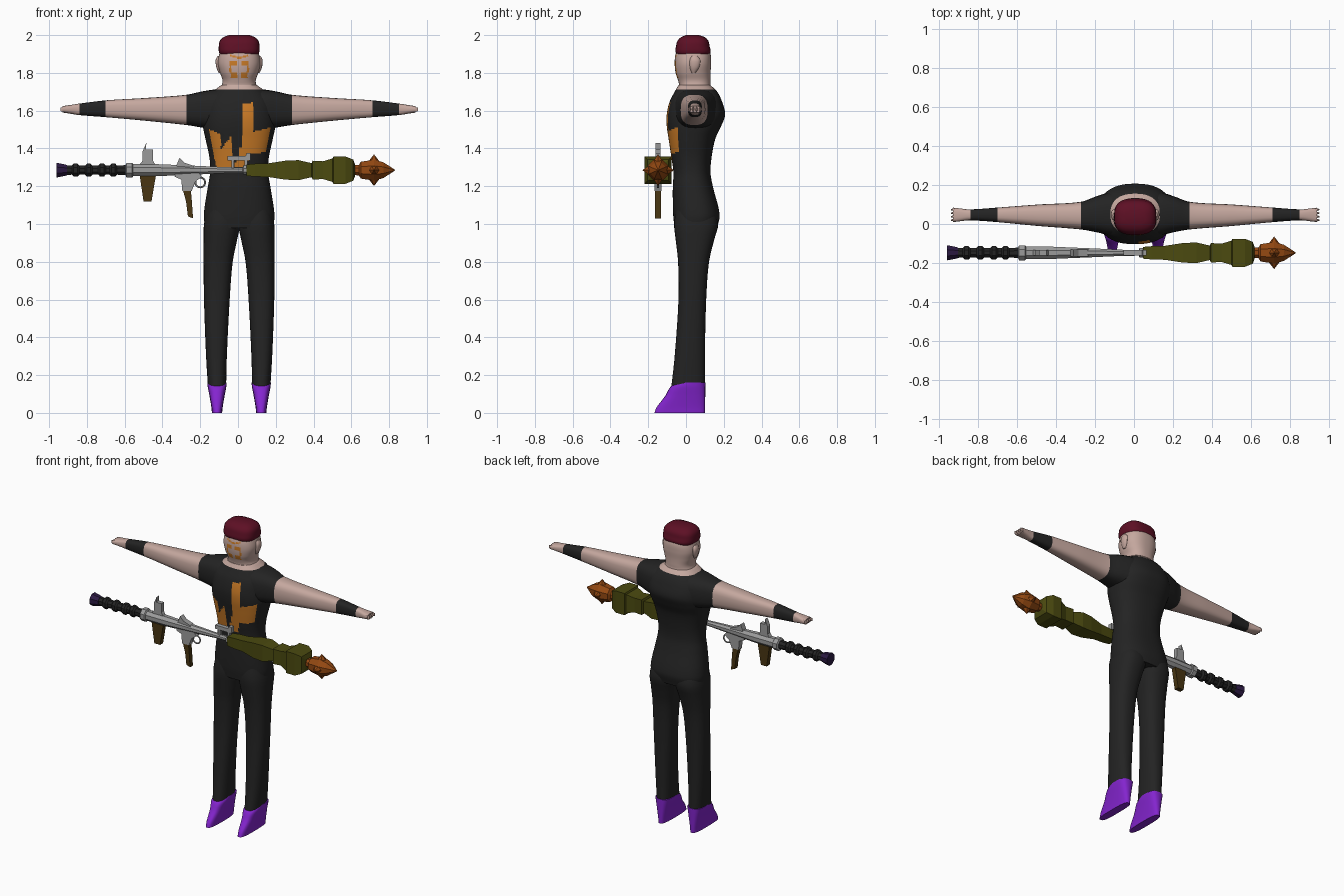
import bpy, bmesh, math

if "Cube" in bpy.data.objects:
    bpy.data.objects.remove(bpy.data.objects["Cube"])

COL = {
    "black cloth": (0.017, 0.017, 0.017), "skin": (0.56, 0.39, 0.345),
    "orange paint": (0.60, 0.20, 0.02), "maroon cap": (0.11, 0.005, 0.018),
    "purple shoe": (0.23, 0.018, 0.62), "olive shell": (0.07, 0.068, 0.005),
    "rust tip": (0.29, 0.065, 0.006), "grey metal": (0.33, 0.33, 0.33),
    "brown grip": (0.065, 0.036, 0.006), "dark violet": (0.025, 0.01, 0.055),
}
MATS = {}
for key, c in COL.items():
    MATS[key] = bpy.data.materials.new(key)
    MATS[key].diffuse_color = (*c, 1)

CX = 0.006            # body centre line
GY, GZ = -0.148, 1.285  # launcher axis


def finish(name, bm, mats, rule=None, smooth=True):
    bmesh.ops.recalc_face_normals(bm, faces=bm.faces)
    if rule:
        for f in bm.faces:
            f.material_index = rule(f.calc_center_median(), f.normal)
    me = bpy.data.meshes.new(name)
    bm.to_mesh(me)
    bm.free()
    for m in mats:
        me.materials.append(MATS[m])
    ob = bpy.data.objects.new(name, me)
    bpy.context.collection.objects.link(ob)
    if smooth:
        bpy.ops.object.select_all(action='DESELECT')
        ob.select_set(True)
        bpy.context.view_layer.objects.active = ob
        bpy.ops.object.shade_smooth_by_angle(angle=math.radians(45))
    return ob


def sample(keys, t):
    """Smooth interpolation through key sections."""
    i = 0
    while i < len(keys) - 2 and t > keys[i + 1][0]:
        i += 1
    p, q = keys[i], keys[i + 1]
    a, b = keys[max(i - 1, 0)], keys[min(i + 2, len(keys) - 1)]
    h = q[0] - p[0]
    u = (t - p[0]) / h
    out = []
    for k in range(1, len(p)):
        m0 = (q[k] - a[k]) / (q[0] - a[0]) * h
        m1 = (b[k] - p[k]) / (b[0] - p[0]) * h
        out.append((2*u**3 - 3*u*u + 1) * p[k] + (u**3 - 2*u*u + u) * m0
                   + (3*u*u - 2*u**3) * q[k] + (u**3 - u*u) * m1)
    return out


def loft(name, keys, mats, axis='Z', step=0.01, n=32, power=2.4, rule=None,
         side=1, cx=CX, raw=False, rot=0.0, smooth=True):
    """Skin rounded sections: (t, centre a, centre b, radius a, radius b)."""
    if raw:
        rows = [(k[0], k[1:]) for k in keys]
    else:
        t0, t1 = keys[0][0], keys[-1][0]
        cnt = max(2, round((t1 - t0) / step))
        rows = [(t, sample(keys, t)) for t in (t0 + (t1 - t0) * i / cnt for i in range(cnt + 1))]
    bm = bmesh.new()
    rings = []
    for t, (a, b, ra, rb) in rows:
        ring = []
        for i in range(n):
            w = 2 * math.pi * i / n + rot
            c, s = math.cos(w), math.sin(w)
            u = a + ra * math.copysign(abs(c) ** (2 / power), c)
            v = b + rb * math.copysign(abs(s) ** (2 / power), s)
            x, y, z = (u, v, t) if axis == 'Z' else (t, u, v)
            ring.append(bm.verts.new((cx + side * x, y, z)))
        rings.append(ring)
    for r, s in zip(rings, rings[1:]):
        for i in range(n):
            j = (i + 1) % n
            bm.faces.new((r[i], r[j], s[j], s[i]))
    bm.faces.new(rings[0])
    bm.faces.new(rings[-1])
    return finish(name, bm, mats, rule, smooth)


def body(rows):
    """(z, cx, rx, front y, back y) to loft sections."""
    return [(z, c, (f + b) / 2, r, (b - f) / 2) for z, c, r, f, b in rows]


def inside(x, z, poly):
    hit = False
    for (x1, z1), (x2, z2) in zip(poly, poly[1:] + poly[:1]):
        if (z1 > z) != (z2 > z) and x < (x2 - x1) * (z - z1) / (z2 - z1) + x1:
            hit = not hit
    return hit


# Torso with chest emblem and open collar
EMBLEM = [
    [(-.155, 1.50), (-.09, 1.475), (-.09, 1.40), (-.03, 1.47), (-.025, 1.30), (-.115, 1.30)],
    [(.02, 1.635), (.08, 1.645), (.08, 1.487), (.172, 1.51), (.145, 1.38), (.06, 1.372),
     (.05, 1.30), (-.02, 1.30), (.02, 1.43)],
]


def torso_rule(c, nrm):
    if c.z > 1.712:
        return 1
    return 2 if nrm.y < -0.02 and any(inside(c.x, c.z, p) for p in EMBLEM) else 0


loft("torso", body([
    (.98, 0, .18, -.06, .165), (1.05, 0, .187, -.068, .178), (1.2, 0, .165, -.07, .142),
    (1.27, 0, .154, -.066, .13), (1.35, 0, .157, -.077, .135), (1.45, 0, .178, -.092, .155),
    (1.52, 0, .192, -.102, .187), (1.58, 0, .192, -.102, .207), (1.65, 0, .18, -.086, .19),
    (1.70, 0, .14, -.06, .165), (1.735, 0, .095, -.04, .13)]),
    ["black cloth", "skin", "orange paint"], n=112, step=.008, rule=torso_rule)


# Head with painted eyes and mouth
def face_rule(c, nrm):
    x = abs(c.x - CX)
    if nrm.y > -0.2:
        return 0
    if 1.837 < c.z < 1.862 and .012 < x < .052 or 1.875 < c.z - .25 * x < 1.885 and x < .05:
        return 1
    if 1.776 < c.z < 1.802 and .008 < x < .045 or 1.802 < c.z < 1.837 and .042 < x < .052:
        return 1
    return 0


loft("head", body([
    (1.69, 0, .12, -.055, .155), (1.73, 0, .094, -.037, .132), (1.76, 0, .088, -.042, .13),
    (1.80, 0, .101, -.055, .13), (1.85, 0, .112, -.06, .133), (1.90, 0, .105, -.055, .13),
    (1.94, 0, .09, -.035, .11)]), ["skin", "orange paint"], n=96, step=.006, rule=face_rule)

# Cap
loft("cap", body([
    (1.893, 0, .098, -.045, .118), (1.91, 0, .107, -.056, .131), (1.94, 0, .108, -.053, .125),
    (1.97, 0, .102, -.045, .118), (1.99, 0, .082, -.025, .098), (2.0, 0, .055, 0, .07)]),
    ["maroon cap"], power=2.8)


def arm_rule(c, nrm):
    x = abs(c.x - CX)
    return 0 if x < .28 or .705 < x < .845 else 1


# Paired limbs
for s, tag in ((-1, "left"), (1, "right")):
    loft(tag + "_ear", body([(1.80, .10, .008, .03, .05), (1.83, .108, .013, .02, .07),
                             (1.87, .11, .014, .02, .075), (1.89, .105, .008, .03, .06)]),
         ["skin"], n=12, power=2, side=s)
    loft(tag + "_arm", [
        (.06, .05, 1.605, .11, .11), (.13, .052, 1.605, .11, .107), (.2, .05, 1.606, .092, .095),
        (.28, .043, 1.604, .071, .08), (.5, .045, 1.607, .055, .06), (.7, .047, 1.61, .038, .045),
        (.85, .047, 1.607, .028, .03), (.9, .047, 1.607, .033, .022), (.935, .047, 1.607, .037, .017)],
        ["black cloth", "skin"], axis='X', n=24, power=2.8, rule=arm_rule, side=s)
    for i in range(4):
        y = .02 + i * .018
        loft(f"{tag}_finger_{i}", [(.925, y, 1.607, .009, .015), (.947, y, 1.607, .003, .011)],
             ["skin"], axis='X', n=6, raw=True, side=s, power=2)
    loft(tag + "_leg", body([
        (.135, .117, .048, -.078, .1), (.3, .12, .055, -.06, .1), (.6, .118, .068, -.04, .107),
        (.8, .111, .077, -.042, .122), (.92, .099, .089, -.055, .15), (1.0, .09, .096, -.063, .17),
        (1.1, .08, .085, -.05, .14)]), ["black cloth"], step=.03, side=s)
    loft(tag + "_shoe", body([
        (0, .117, .027, -.167, .1), (.03, .117, .03, -.155, .101), (.09, .117, .04, -.11, .102),
        (.14, .117, .0495, -.08, .103), (.162, .117, .051, -.04, .103)]),
        ["purple shoe"], n=24, power=3, side=s)


# Launcher sections turned about the x axis
def turned(name, profile, mat, n=8):
    k = 2 if n == 4 else 1
    loft(name, [(x, GY, GZ, r * math.sqrt(k), r * math.sqrt(k)) for x, r in profile], [mat],
         axis='X', n=n, power=2, raw=True, cx=0, rot=math.pi / n, smooth=False)


turned("exhaust_bell", [(-.96, .042), (-.93, .036), (-.905, .03)], "dark violet")
rear = [(-.905, .028)]
for x in (-.86, -.79, -.72, -.66):
    rear += [(x - .02, .026), (x - .01, .037), (x + .01, .037), (x + .02, .026)]
turned("rear_tube", rear + [(-.58, .03)], "black cloth")
turned("metal_collar", [(-.595, .03), (-.59, .042), (-.56, .042), (-.555, .035)], "grey metal")
turned("metal_tube", [(-.56, .034), (-.42, .034), (-.2, .024), (-.06, .017), (.04, .016)], "grey metal")
turned("tube_lip", [(.025, .018), (.028, .026), (.045, .026), (.048, .018)], "grey metal")
turned("warhead", [
    (.045, .03), (.09, .034), (.16, .036), (.25, .05), (.32, .053), (.39, .037), (.395, .05),
    (.45, .047), (.50, .062), (.505, .072), (.57, .072), (.61, .056), (.62, .03)], "olive shell", 4)
turned("spiked_tip", [
    (.61, .028), (.64, .03), (.65, .048), (.72, .06), (.77, .045), (.83, .003)], "rust tip")

# Four spikes round the tip
for i in range(4):
    w = i * math.pi / 2
    bm = bmesh.new()
    base = [bm.verts.new((.72 + .03 * math.cos(q), .045, .03 * math.sin(q)))
            for q in (j * math.pi / 3 for j in range(6))]
    top = bm.verts.new((.72, .084, 0))
    bm.faces.new(base)
    for j in range(6):
        bm.faces.new((base[j], base[(j + 1) % 6], top))
    for v in bm.verts:
        y, z = v.co.y, v.co.z
        v.co.y = GY + y * math.cos(w) - z * math.sin(w)
        v.co.z = GZ + y * math.sin(w) + z * math.cos(w)
    finish(f"tip_spike_{i}", bm, ["rust tip"], smooth=False)


# Flat-sided fittings cut from an x-z outline
def plate(name, pts, half, mat):
    bm = bmesh.new()
    f = bm.faces.new([bm.verts.new((x, GY - half, z)) for x, z in pts])
    ext = bmesh.ops.extrude_face_region(bm, geom=[f])["geom"]
    bmesh.ops.translate(bm, vec=(0, 2 * half, 0), verts=[g for g in ext if isinstance(g, bmesh.types.BMVert)])
    finish(name, bm, [mat], smooth=False)


plate("front_grip", [(-.52, 1.255), (-.435, 1.255), (-.458, 1.12), (-.50, 1.12)], .016, "brown grip")
plate("trigger_grip", [(-.292, 1.18), (-.25, 1.18), (-.245, 1.13), (-.238, 1.03), (-.265, 1.04),
                       (-.275, 1.12)], .015, "brown grip")
plate("trigger_block", [(-.33, 1.30), (-.31, 1.35), (-.285, 1.325), (-.24, 1.31), (-.19, 1.25),
                        (-.225, 1.225), (-.245, 1.175), (-.295, 1.175), (-.30, 1.235), (-.335, 1.25)],
      .018, "grey metal")
plate("rear_sight", [(-.525, 1.31), (-.505, 1.335), (-.505, 1.385), (-.485, 1.43), (-.488, 1.395),
                     (-.45, 1.395), (-.45, 1.335), (-.435, 1.31)], .014, "grey metal")
plate("scope", [(-.055, 1.335), (-.055, 1.36), (.04, 1.36), (.045, 1.375), (.065, 1.375), (.065, 1.335)],
      .014, "grey metal")
for i, x in enumerate((-.035, .035)):
    plate(f"scope_post_{i}", [(x, 1.29), (x + .014, 1.29), (x + .014, 1.34), (x, 1.34)], .01, "grey metal")

bpy.ops.mesh.primitive_torus_add(major_radius=.026, minor_radius=.005, major_segments=16, minor_segments=6,
                                 location=(-.2, GY, 1.22), rotation=(math.pi / 2, 0, 0))
guard = bpy.context.object
guard.name = "trigger_guard"
guard.data.materials.append(MATS["grey metal"])

for m in bpy.data.materials:
    if m.users and not m.is_grease_pencil:
        m.use_nodes = True
        m.node_tree.nodes["Principled BSDF"].inputs["Base Color"].default_value = m.diffuse_color
